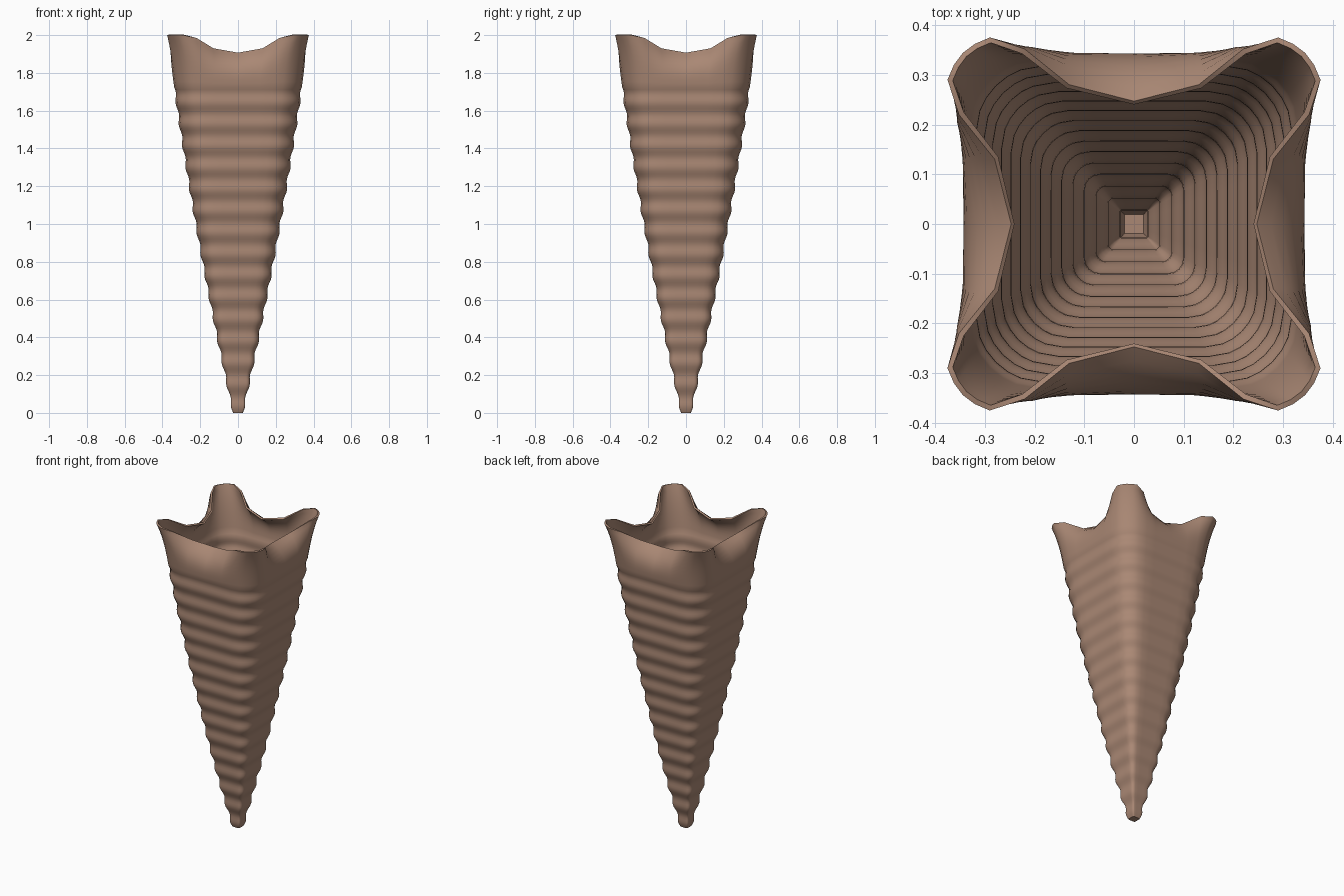
import bpy, bmesh, math

if "Cube" in bpy.data.objects:
    bpy.data.objects.remove(bpy.data.objects["Cube"])

PITCH = 0.115          # ripple spacing
Z_LIP = PITCH * 15     # where the ripples end and the lip begins
# Half of one side, from its middle to the corner: along, outward, height
RIM = [(0, .247, 1.907), (.13, .28, 1.93), (.22, .352, 1.985),
       (.29, .375, 2), (.32, .362, 2), (.344, .344, 2)]


def half_width(z):
    return .025 + .222 * z - .0235 * z * z


def body_point(i, z):
    """Rounded square section of the tapering body."""
    w = half_width(z)
    if z <= Z_LIP:
        w += .005 * math.sin(2 * math.pi * z / PITCH)
    r = .3 + .15 * min(1, z / .8)
    if i < 2:
        return (w * .35 * i, w)
    a = math.radians((0, 20, 32, 45)[i - 2])
    return (w * (1 - r + r * math.sin(a)), w * (1 - r + r * math.cos(a)))


def lip_point(i, s):
    """Lip that folds inward at the sides and flares at the corners."""
    u, n, top = RIM[i]
    z = Z_LIP + s * (top - Z_LIP)
    bu, bn = body_point(i, z)
    eu, en = body_point(i, top)
    return (bu + (u - eu) * s ** 3, bn + (n - en) * s ** 3, z)


def ring(bm, point):
    verts = []
    for k in range(4):
        c, s = math.cos(k * math.pi / 2), math.sin(k * math.pi / 2)
        for i in range(-4, 6):
            u, n, z = point(abs(i))
            x, y = math.copysign(u, i), -n
            verts.append(bm.verts.new((c * x - s * y, s * x + c * y, z)))
    return verts


bm = bmesh.new()
rings = []
# Rippled body
for j in range(15 * 8 + 1):
    z = j * PITCH / 8
    rings.append(ring(bm, lambda i: (*body_point(i, min(z, Z_LIP)), z)))
# Folded lip
for j in range(1, 11):
    rings.append(ring(bm, lambda i: lip_point(i, j / 10)))
for lo, hi in zip(rings, rings[1:]):
    for i in range(len(lo)):
        k = (i + 1) % len(lo)
        bm.faces.new((lo[i], lo[k], hi[k], hi[i]))
# Small flat foot
bm.faces.new(rings[0][::-1])

mesh = bpy.data.meshes.new("vase")
bm.to_mesh(mesh)
bm.free()
vase = bpy.data.objects.new("vase", mesh)
bpy.context.collection.objects.link(vase)

clay = bpy.data.materials.new("brown clay")
clay.diffuse_color = (.40, .245, .175, 1)
clay.use_nodes = True
clay.node_tree.nodes["Principled BSDF"].inputs["Base Color"].default_value = clay.diffuse_color
mesh.materials.append(clay)

# Wall thickness
bpy.context.view_layer.objects.active = vase
vase.select_set(True)
wall = vase.modifiers.new("wall", 'SOLIDIFY')
wall.thickness = .011
wall.offset = -1
bpy.ops.object.modifier_apply(modifier="wall")
bpy.ops.object.shade_smooth_by_angle(angle=math.radians(50))
